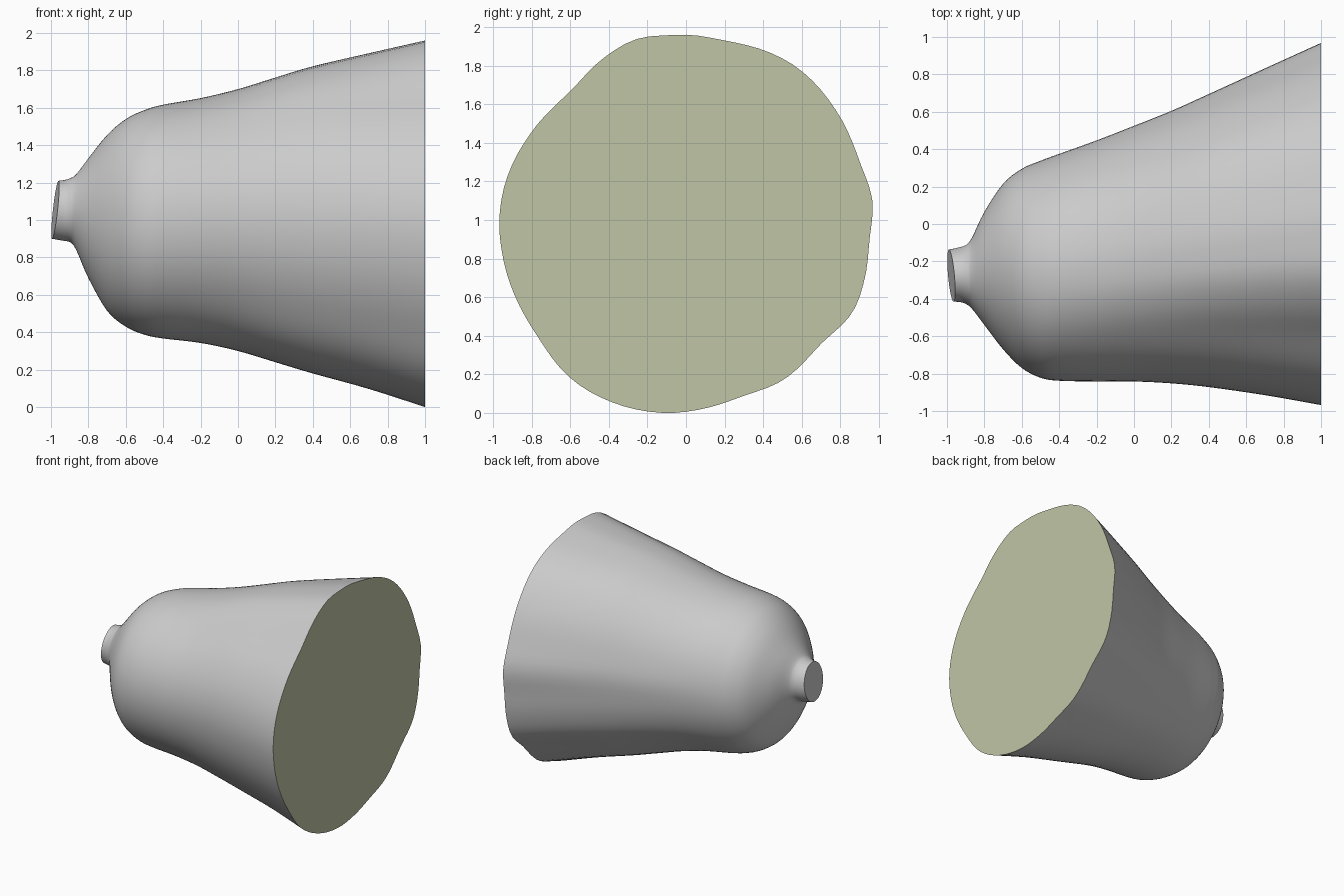
import bpy, bmesh, math
from mathutils import Vector

cube = bpy.data.objects.get("Cube")
if cube:
    bpy.data.objects.remove(cube, do_unlink=True)

SEGMENTS = 96
STEPS = 4  # rings between profile stations


def material(name, rgb):
    mat = bpy.data.materials.new(name)
    mat.use_nodes = True
    mat.diffuse_color = (*rgb, 1)
    mat.node_tree.nodes["Principled BSDF"].inputs["Base Color"].default_value = (*rgb, 1)
    return mat


grey = material("shell grey", (0.6, 0.6, 0.6))
olive = material("pale olive", (0.52, 0.56, 0.38))

# Stations along the axis: x, z low, z high, y low, y high
stations = [
    (-0.977, 0.900, 1.210, -0.415, -0.137), (-0.930, 0.890, 1.215, -0.418, -0.125),
    (-0.895, 0.880, 1.225, -0.430, -0.110), (-0.865, 0.840, 1.245, -0.455, -0.070),
    (-0.800, 0.690, 1.330, -0.540, 0.065), (-0.700, 0.515, 1.455, -0.670, 0.215),
    (-0.600, 0.430, 1.540, -0.770, 0.295), (-0.500, 0.387, 1.588, -0.822, 0.338),
    (-0.400, 0.367, 1.617, -0.838, 0.375), (-0.200, 0.343, 1.652, -0.842, 0.447),
    (0.000, 0.300, 1.700, -0.842, 0.525), (0.200, 0.240, 1.762, -0.852, 0.605),
    (0.400, 0.180, 1.822, -0.872, 0.695), (0.700, 0.097, 1.892, -0.915, 0.832),
    (1.000, 0.000, 1.960, -0.968, 0.968),
]

# Uneven outline of the wide end: y, z
outline = [
    (0, 1.96), (0.2, 1.93), (0.45, 1.86), (0.6, 1.77), (0.8, 1.53), (0.9, 1.3),
    (0.965, 1.1), (0.95, 0.9), (0.93, 0.72), (0.86, 0.52), (0.7, 0.36), (0.5, 0.17),
    (0.3, 0.09), (0.1, 0.025), (-0.1, 0), (-0.37, 0.05), (-0.6, 0.18), (-0.78, 0.41),
    (-0.95, 0.8), (-0.97, 1), (-0.93, 1.22), (-0.8, 1.46), (-0.6, 1.67),
    (-0.4, 1.86), (-0.25, 1.94), (-0.1, 1.957),
]


def spline(p0, p1, p2, p3, t):
    """Catmull-Rom point between p1 and p2."""
    return [0.5 * (2 * b + (c - a) * t + (2 * a - 5 * b + 4 * c - d) * t * t
                   + (3 * b - a - 3 * c + d) * t ** 3)
            for a, b, c, d in zip(p0, p1, p2, p3)]


# Wide-end outline as radius by angle
polar = sorted((math.atan2(z - 0.98, y) % math.tau, math.hypot(y, z - 0.98)) for y, z in outline)
polar = ([(a - math.tau, r) for a, r in polar[-2:]] + polar
         + [(a + math.tau, r) for a, r in polar[:2]])


def rim_radius(angle):
    for i in range(1, len(polar) - 2):
        a, b = polar[i][0], polar[i + 1][0]
        if a <= angle <= b:
            t = (angle - a) / (b - a)
            return spline(*[(polar[i + k][1],) for k in (-1, 0, 1, 2)], t)[0] / 0.98
    return 1.0


angles = [math.tau * i / SEGMENTS for i in range(SEGMENTS)]
radii = [rim_radius(a) for a in angles]


def section(x, z0, z1, y0, y1):
    """Ring that turns from round to the uneven outline towards the wide end."""
    w = min(1.0, max(0.0, (x + 0.5) / 1.5))
    pts = [((1 + w * (r - 1)) * math.cos(a), (1 + w * (r - 1)) * math.sin(a))
           for a, r in zip(angles, radii)]
    ys, zs = [p[0] for p in pts], [p[1] for p in pts]

    def fit(v, vals, lo, hi):
        return lo + (hi - lo) * (v - min(vals)) / (max(vals) - min(vals))

    ring = [Vector((x, fit(p[0], ys, y0, y1), fit(p[1], zs, z0, z1))) for p in pts]
    # Slight slant of the knob's end
    slant = min(1.0, max(0.0, (-0.90 - x) / 0.077))
    for v in ring:
        v.x += slant * (0.11 * (v.z - 1.055) - 0.09 * (v.y + 0.276))
    return ring


# Refine the stations into a smooth series of rings
padded = [stations[0]] + stations + [stations[-1]]
rows = [spline(*padded[i:i + 4], k / STEPS)
        for i in range(len(stations) - 1) for k in range(STEPS)]
rows.append(stations[-1])

# Loft the shell and close both ends
bm = bmesh.new()
rings = [[bm.verts.new(p) for p in section(*row)] for row in rows]
for a, b in zip(rings, rings[1:]):
    for i in range(SEGMENTS):
        j = (i + 1) % SEGMENTS
        bm.faces.new((a[i], a[j], b[j], b[i]))
bm.faces.new(rings[0])
wide_end = bm.faces.new(rings[-1])
wide_end.material_index = 1
bmesh.ops.recalc_face_normals(bm, faces=bm.faces)

mesh = bpy.data.meshes.new("bell_body")
bm.to_mesh(mesh)
bm.free()
mesh.materials.append(grey)
mesh.materials.append(olive)
body = bpy.data.objects.new("bell_body", mesh)
bpy.context.collection.objects.link(body)

bpy.ops.object.select_all(action="DESELECT")
body.select_set(True)
bpy.context.view_layer.objects.active = body
bpy.ops.object.shade_smooth_by_angle(angle=math.radians(35))
